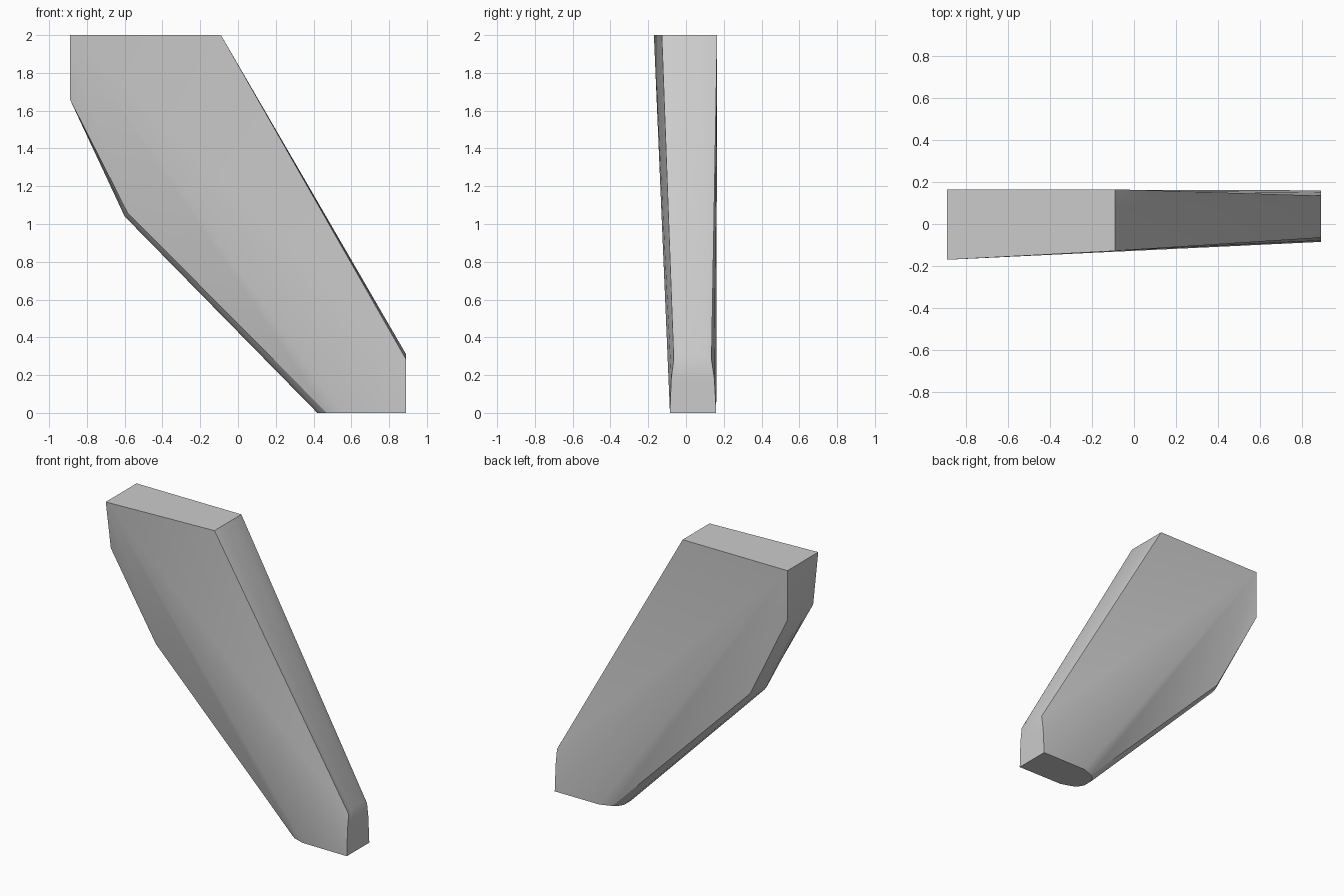
import bpy, bmesh, math

if "Cube" in bpy.data.objects:
    bpy.data.objects.remove(bpy.data.objects["Cube"])

grey = bpy.data.materials.new("light_grey")
grey.use_nodes = True
colour = (0.6, 0.6, 0.6, 1)
grey.diffuse_color = colour
grey.node_tree.nodes["Principled BSDF"].inputs["Base Color"].default_value = colour

# Outline of the slab: x, z, front y, back y, then how far its rims are inset in x and z
outline = [
    (-0.89, 2.0, -0.17, 0.165, 0, 0),        # top left
    (-0.09, 2.0, -0.128, 0.165, 0, 0),       # top right
    (0.89, 0.31, -0.065, 0.135, 0, -0.028),  # upper edge of the end cap
    (0.89, 0.18, -0.078, 0.15, 0, 0),
    (0.89, 0.0, -0.085, 0.16, 0, 0),         # tip corner
    (0.55, 0.0, -0.082, 0.16, 0, 0),
    (0.42, 0.0, -0.055, 0.13, 0.05, 0),      # rounded heel
    (-0.6, 1.04, -0.06, 0.135, 0.015, 0.02), # lower bend
    (-0.89, 1.66, -0.115, 0.165, 0, 0),      # upper bend
]
# Rows through the thickness: depth fraction and share of the rim inset
rows = [(0, 1), (0.12, 0.4), (0.3, 0), (0.7, 0), (0.88, 0.4), (1, 1)]

bm = bmesh.new()
rings = []
for depth, inset in rows:
    rings.append([bm.verts.new((x + ix * inset, yf + (yb - yf) * depth, z + iz * inset))
                  for x, z, yf, yb, ix, iz in outline])

# Sides
count = len(outline)
for a, b in zip(rings, rings[1:]):
    for i in range(count):
        j = (i + 1) % count
        bm.faces.new((a[i], a[j], b[j], b[i]))

# Front and back, fanned out from the top left corner
for ring in (rings[0], rings[-1]):
    for i in range(1, count - 1):
        bm.faces.new((ring[0], ring[i], ring[i + 1]))

bmesh.ops.recalc_face_normals(bm, faces=bm.faces)
mesh = bpy.data.meshes.new("tapered_slab")
bm.to_mesh(mesh)
bm.free()
mesh.materials.append(grey)
slab = bpy.data.objects.new("tapered_slab", mesh)
bpy.context.collection.objects.link(slab)
bpy.context.view_layer.objects.active = slab
slab.select_set(True)
bpy.ops.object.shade_smooth_by_angle(angle=math.radians(35))
